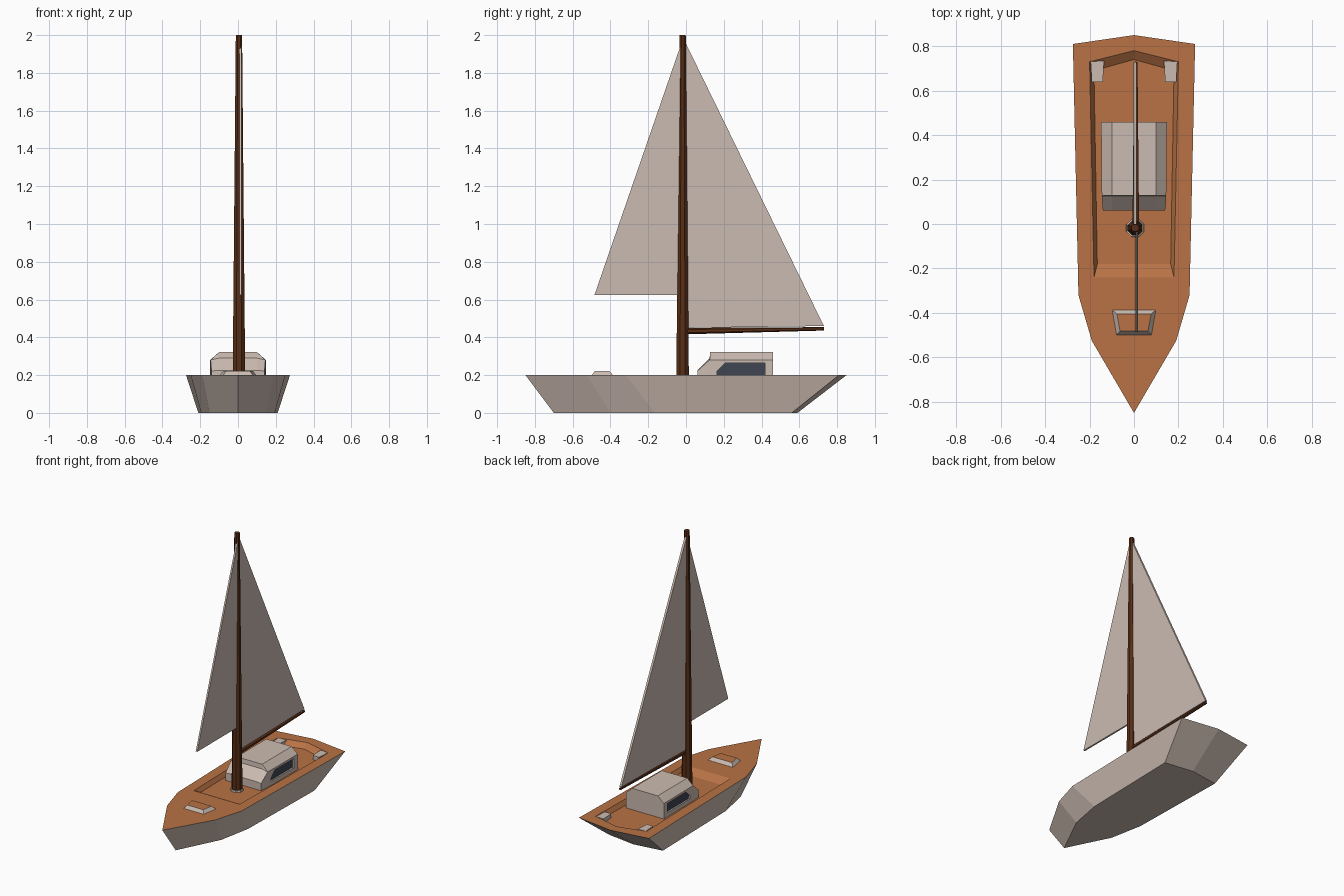
import bpy, bmesh, math
from mathutils import Vector

if "Cube" in bpy.data.objects:
    bpy.data.objects.remove(bpy.data.objects["Cube"])


def material(name, color):
    m = bpy.data.materials.new(name)
    m.diffuse_color = (*color, 1)
    m.use_nodes = True
    m.node_tree.nodes["Principled BSDF"].inputs["Base Color"].default_value = m.diffuse_color
    return m


PALE = material("pale_paint", (0.60, 0.50, 0.44))
DECK = material("orange_deck", (0.48, 0.17, 0.06))
WOOD = material("dark_wood", (0.10, 0.028, 0.008))
GLASS = material("dark_glass", (0.05, 0.06, 0.085))


def loft(name, loops, mat, start=True, end=True, recalc=True):
    """Skin a series of equal-length point loops and optionally cap the ends."""
    bm = bmesh.new()
    rings = [[bm.verts.new(p) for p in loop] for loop in loops]
    n = len(rings[0])
    for a, b in zip(rings, rings[1:]):
        for i in range(n):
            j = (i + 1) % n
            bm.faces.new((a[i], a[j], b[j], b[i]))
    if start:
        bm.faces.new(rings[0][::-1])
    if end:
        bm.faces.new(rings[-1])
    if recalc:
        bmesh.ops.remove_doubles(bm, verts=bm.verts, dist=1e-5)
        bmesh.ops.recalc_face_normals(bm, faces=bm.faces)
    me = bpy.data.meshes.new(name)
    bm.to_mesh(me)
    bm.free()
    me.materials.append(mat)
    ob = bpy.data.objects.new(name, me)
    bpy.context.collection.objects.link(ob)
    return ob


def outline(half, z):
    """Mirror a bow-to-stern half outline into a full loop."""
    right = [(x, y, z) for x, y in half]
    return right + [(-x, y, z) for x, y in half[-2:0:-1]]


def slab(name, profile, x0, x1, mat):
    """Extrude a side (y, z) profile across x."""
    return loft(name, [[(x, y, z) for y, z in profile] for x in (x0, x1)], mat)


def pole(name, p, q, r0, r1, sides, mat):
    """Tapered round pole between two points."""
    p, q = Vector(p), Vector(q)
    rot = (q - p).to_track_quat('Z', 'Y')
    loops = []
    for c, r in ((p, r0), (q, r1)):
        loops.append([c + rot @ Vector((r * math.cos(a), r * math.sin(a), 0))
                      for a in (2 * math.pi * (i + 0.5) / sides for i in range(sides))])
    return loft(name, loops, mat)


# Hull and deck with its sunken well
bottom = [(0, -0.70), (0.15, -0.40), (0.195, -0.165), (0.21, 0.56), (0, 0.59)]
top = [(0, -0.85), (0.19, -0.525), (0.25, -0.32), (0.275, 0.81), (0, 0.85)]
well = [(0, -0.24), (0.09, -0.24), (0.18, -0.24), (0.20, 0.73), (0, 0.78)]
floor = [(0, -0.18), (0.08, -0.18), (0.165, -0.18), (0.18, 0.69), (0, 0.74)]
FLOOR_Z = 0.17
loft("hull", [outline(bottom, 0), outline(top, 0.2)], PALE, end=False, recalc=False)
loft("deck", [outline(top, 0.2), outline(well, 0.2), outline(floor, FLOOR_Z)],
     DECK, start=False, recalc=False)

# Fore hatch: pale sloping sides, orange top
def hatch_ring(w0, y0, w1, y1, z):
    return [(-w0, y0, z), (w0, y0, z), (w1, y1, z), (-w1, y1, z)]

hatch = loft("fore_hatch", [hatch_ring(0.08, -0.50, 0.10, -0.385, 0.198),
                            hatch_ring(0.063, -0.482, 0.077, -0.405, 0.222)], PALE)
hatch.data.materials.append(DECK)
for f in hatch.data.polygons:
    if f.normal.z > 0.95:
        f.material_index = 1

# Cabin: sloping front, chamfered roof
def section(y, w, side_z, roof_z):
    half = [(w, FLOOR_Z - 0.005), (w, side_z), (0.10, roof_z)]
    return [(x, y, z) for x, z in half] + [(-x, y, z) for x, z in half[::-1]]

cabin = loft("cabin", [section(0.06, 0.14, 0.222, 0.225), section(0.125, 0.145, 0.28, 0.29),
                       section(0.128, 0.145, 0.28, 0.322), section(0.46, 0.148, 0.28, 0.322)], PALE)

# Recessed side windows
pane = [(0.165, 0.2), (0.165, 0.222), (0.208, 0.265), (0.418, 0.265), (0.418, 0.2)]
for s, side in ((-1, "left"), (1, "right")):
    cutter = slab(side + "_window_cutter", pane, s * 0.134, s * 0.17, GLASS)
    cutter.hide_render = True
    cutter.hide_viewport = True
    cutter.hide_set(True)
    cut = cabin.modifiers.new(side + "_window_cut", 'BOOLEAN')
    cut.operation = 'DIFFERENCE'
    cut.solver = 'EXACT'
    cut.object = cutter
    slab(side + "_window", pane, s * 0.125, s * 0.136, GLASS)

# Stern blocks in the well
for s, side in ((-1, "left"), (1, "right")):
    loft(side + "_stern_block",
         [[(s * x, y, z) for x, y in ((0.14, 0.64), (0.19, 0.64), (0.195, 0.73), (0.135, 0.735))]
          for z in (FLOOR_Z - 0.005, 0.2)], PALE)

# Mast, collar and boom
MX, MY = 0.005, -0.018
pole("mast", (MX, MY, FLOOR_Z), (MX, MY, 2.0), 0.036, 0.018, 8, WOOD)
pole("mast_collar", (MX, MY, FLOOR_Z - 0.005), (MX, MY, FLOOR_Z + 0.012), 0.044, 0.042, 8, PALE)
pole("boom", (0.008, 0, 0.433), (0.008, 0.73, 0.445), 0.017, 0.009, 6, WOOD)

# Sails
slab("main_sail", [(-0.015, 0.45), (0.73, 0.46), (-0.01, 1.975)], -0.003, 0.012, PALE)
slab("jib_sail", [(-0.485, 0.623), (-0.02, 0.623), (-0.02, 1.97)], 0.007, 0.019, PALE)
